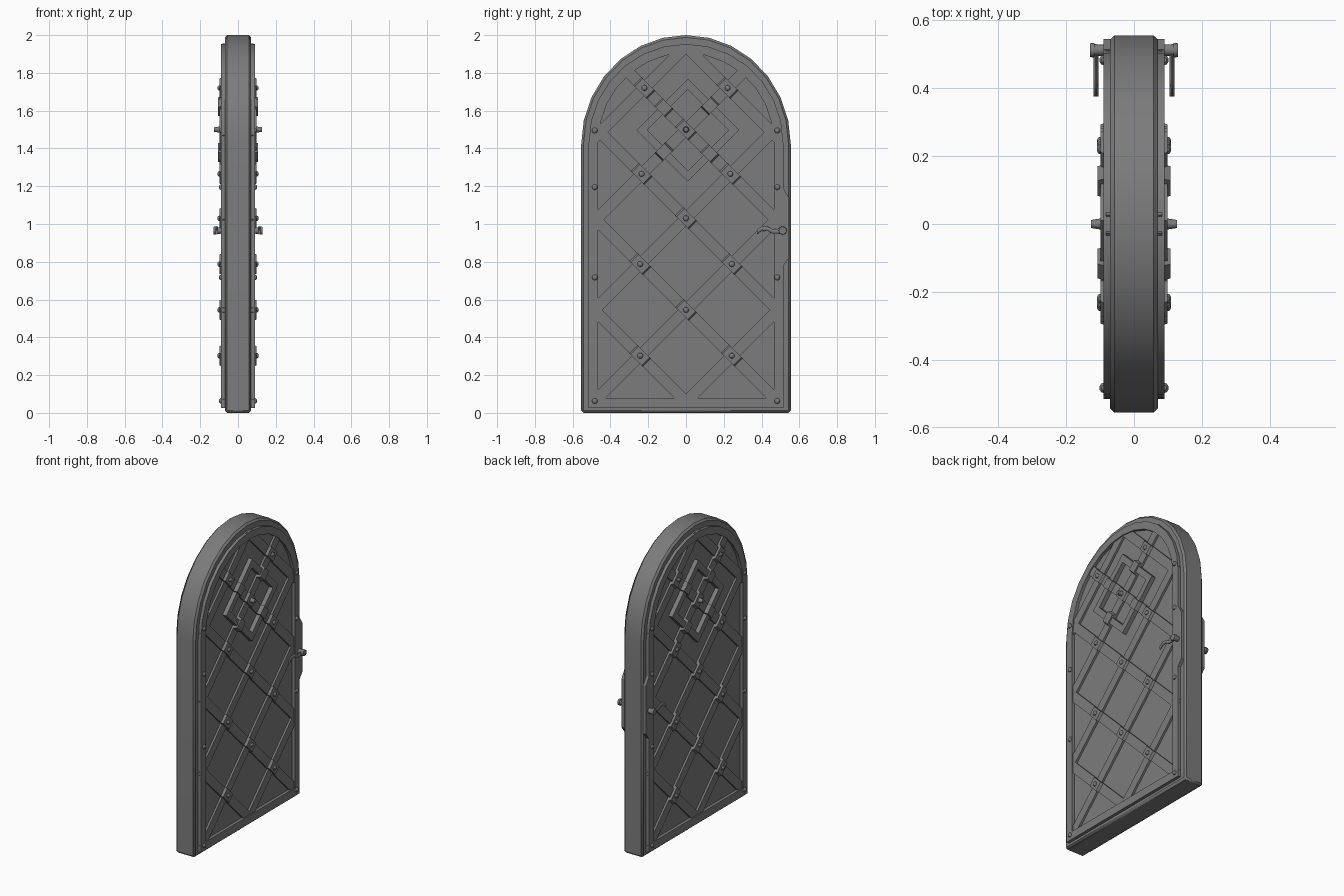
import bpy, bmesh, math
from mathutils import Matrix, Vector

cube = bpy.data.objects.get("Cube")
if cube:
    bpy.data.objects.remove(cube)

grey = bpy.data.materials.new("iron_grey")
grey.use_nodes = True
colour = (0.2, 0.2, 0.2, 1)
grey.diffuse_color = colour
grey.node_tree.nodes["Principled BSDF"].inputs["Base Color"].default_value = colour

SLAB = 0.07       # half thickness of the door
FRAME = 0.09      # outer face of the metal border
BAR = 0.083       # outer face of a lattice bar
BUMP = 0.098      # lattice bar where it steps over another
LATTICE = [0.06, 0.545, 1.03, 1.5, 1.94]
WINDOW_Z = 1.497


def finish(name, bm, mirrored=True, bevel=0, smooth=True):
    """Turn a bmesh into an object, optionally mirrored to the other face."""
    bmesh.ops.recalc_face_normals(bm, faces=bm.faces)
    mesh = bpy.data.meshes.new(name)
    bm.to_mesh(mesh)
    bm.free()
    mesh.materials.append(grey)
    ob = bpy.data.objects.new(name, mesh)
    bpy.context.collection.objects.link(ob)
    if bevel:
        mod = ob.modifiers.new("Bevel", "BEVEL")
        mod.width = bevel
        mod.segments = 1
        mod.limit_method = "ANGLE"
        mod.angle_limit = math.radians(50)
    if mirrored:
        ob.modifiers.new("Mirror", "MIRROR")
    if smooth:
        bpy.ops.object.select_all(action="DESELECT")
        ob.select_set(True)
        bpy.context.view_layer.objects.active = ob
        bpy.ops.object.shade_smooth_by_angle(angle=math.radians(30))
    return ob


def arch(half, bottom, spring, top, bulge=0):
    """Outline of a round-topped door; bulge widens the latch side."""
    pts = [(-half, bottom), (half, bottom), (half, 0.78), (half + bulge, 0.82),
           (half + bulge, 1.14), (half, 1.19)]
    steps = 14
    for i in range(steps + 1):
        a = math.pi * i / steps
        pts.append((half * math.cos(a), spring + (top - spring) * math.sin(a)))
    return pts


def ring(name, outer, inner, x0, x1, bevel=0):
    """Flat band between two outlines with equal point counts."""
    bm = bmesh.new()
    loops = [[bm.verts.new((x, y, z)) for y, z in pts]
             for pts, x in ((outer, x0), (outer, x1), (inner, x1), (inner, x0))]
    n = len(outer)
    for a, b in zip(loops, loops[1:] + loops[:1]):
        for i in range(n):
            j = (i + 1) % n
            bm.faces.new((a[i], a[j], b[j], b[i]))
    return finish(name, bm, bevel=bevel)


# Door slab
bm = bmesh.new()
face = bm.faces.new([bm.verts.new((-SLAB, y, z)) for y, z in arch(0.555, 0, 1.42, 2)])
ext = bmesh.ops.extrude_face_region(bm, geom=[face])
bmesh.ops.translate(bm, vec=(2 * SLAB, 0, 0),
                    verts=[v for v in ext["geom"] if isinstance(v, bmesh.types.BMVert)])
finish("door_slab", bm, mirrored=False, bevel=0.012)

# Metal border with widened latch plate
ring("border_frame", arch(0.515, 0.027, 1.43, 1.953, 0.03),
     arch(0.465, 0.08, 1.43, 1.905), SLAB - 0.01, FRAME)


# Diamond window moulding
def diamond(r):
    return [(0.01 + r, WINDOW_Z), (0.01, WINDOW_Z + r), (0.01 - r, WINDOW_Z), (0.01, WINDOW_Z - r)]


ring("diamond_moulding", diamond(0.272), diamond(0.215), SLAB - 0.01, BUMP)


def inside(y, z, pad=0.0):
    """True within the border's opening grown by pad."""
    if z < 0.08 - pad or abs(y) > 0.465 + pad:
        return False
    if z < 1.43:
        return True
    return (y / (0.465 + pad)) ** 2 + ((z - 1.43) / (0.475 + pad)) ** 2 < 1


# Lattice crossings lying inside the opening
crossings = []
for a in LATTICE:
    for b in LATTICE:
        y, z = (b - a) / 2, (a + b) / 2
        if abs(y) < 0.4 and z > 0.1 and inside(y, z):
            crossings.append((y, z, a, b))


def lattice_bar(bm, c, side, bumps):
    """Diagonal strip along z = c + side * y, stepping out at the bumps."""
    d = Vector((0, side, 1)).normalized()
    across = Vector((0, -d.z, d.y)) * 0.03
    span = [i * 0.004 for i in range(-250, 250)
            if inside(*(Vector((0, 0, c)) + d * (i * 0.004)).yz, 0.03)]
    stations = [(span[0], BAR), (span[-1], BAR)]
    for t, half, height in bumps:
        stations += [(t - half - 0.008, BAR), (t - half, height),
                     (t + half, height), (t + half + 0.008, BAR)]
    rows = []
    for t, h in sorted(stations):
        p = Vector((0, 0, c)) + d * t
        rows.append([bm.verts.new(p + s * across + Vector((x, 0, 0)))
                     for s, x in ((-1, SLAB - 0.01), (-1, h), (1, h), (1, SLAB - 0.01))])
    for r, q in zip(rows, rows[1:]):
        for i in range(4):
            j = (i + 1) % 4
            bm.faces.new((r[i], r[j], q[j], q[i]))
    bm.faces.new(rows[0])
    bm.faces.new(rows[-1])


# Lattice bars: falling set steps over the rising set, both over the moulding
for side, name in ((1, "rising_bars"), (-1, "falling_bars")):
    bm = bmesh.new()
    for c in LATTICE:
        bumps = []
        if side < 0:
            bumps = [(-y * math.sqrt(2), 0.042, BUMP) for y, z, a, b in crossings if b == c]
        if c == 1.5:
            shift = 0.007 * side
            bumps += [(s * 0.172 + shift, 0.032, 0.107) for s in (-1, 1)]
        lattice_bar(bm, c, side, bumps)
    finish(name, bm, smooth=False)


# Rivets on the crossings and on the border
bm = bmesh.new()
spots = [(y, z, BUMP) for y, z, a, b in crossings]
spots += [(s * 0.483, z, FRAME) for s in (-1, 1) for z in (0.063, 0.717, 1.195, 1.495)]
for y, z, x in spots:
    bmesh.ops.create_uvsphere(bm, u_segments=10, v_segments=6, radius=0.015,
                              matrix=Matrix.Translation((x, y, z)) @ Matrix.Diagonal((0.8, 1, 1, 1)))
finish("rivets", bm)


def cylinder(bm, x0, x1, r0, r1, y, z):
    turn = Matrix.Translation(((x0 + x1) / 2, y, z)) @ Matrix.Rotation(math.pi / 2, 4, "Y")
    bmesh.ops.create_cone(bm, cap_ends=True, segments=16, radius1=r0, radius2=r1,
                          depth=x1 - x0, matrix=turn)


# Central boss of the window
bm = bmesh.new()
cylinder(bm, BUMP - 0.005, 0.126, 0.017, 0.012, 0, 1.5)
finish("window_boss", bm)

# Handle spindle with flared end cap
bm = bmesh.new()
cylinder(bm, FRAME - 0.01, 0.118, 0.016, 0.018, 0.512, 0.965)
cylinder(bm, 0.116, 0.13, 0.022, 0.02, 0.512, 0.965)
finish("handle_spindle", bm)

# Curved handle lever
path = [(0.515, 0.965, 0.014), (0.46, 0.96, 0.012), (0.43, 0.976, 0.012),
        (0.4, 0.976, 0.013), (0.375, 0.957, 0.013)]
bm = bmesh.new()
rows = []
for y, z, r in path:
    angles = [math.tau * k / 10 for k in range(10)]
    rows.append([bm.verts.new((0.112 + 0.007 * math.cos(a), y, z + r * math.sin(a))) for a in angles])
for r, q in zip(rows, rows[1:]):
    for i in range(10):
        j = (i + 1) % 10
        bm.faces.new((r[i], r[j], q[j], q[i]))
bm.faces.new(rows[0])
bm.faces.new(rows[-1])
finish("handle_lever", bm)
